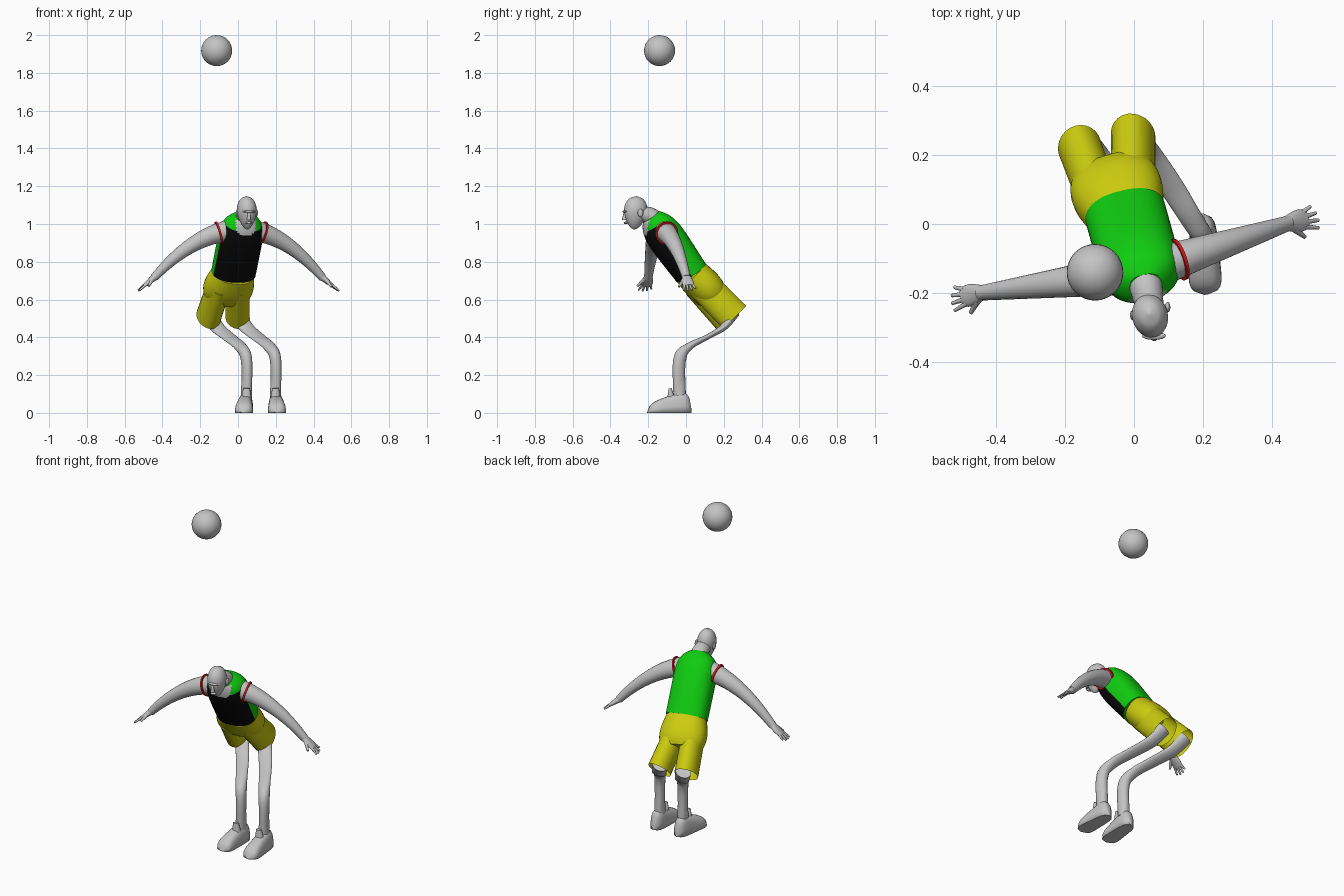
import bpy, bmesh
from math import cos, sin, pi, copysign
from mathutils import Vector, Matrix

if "Cube" in bpy.data.objects:
    bpy.data.objects.remove(bpy.data.objects["Cube"], do_unlink=True)


def material(name, red, green, blue):
    colour = (red, green, blue, 1)
    mat = bpy.data.materials.new(name)
    mat.use_nodes = True
    mat.diffuse_color = colour
    mat.node_tree.nodes["Principled BSDF"].inputs["Base Color"].default_value = colour
    return mat


GREY = material("light grey", .55, .55, .55)
GREEN = material("green", .005, .6, .005)
YELLOW = material("yellow", .6, .6, .005)
BLACK = material("black", .003, .003, .003)
RED = material("red", .7, .01, .01)

# The body is turned a little about the vertical
X, Y, Z = Vector((1, 0, 0)), Vector((0, 1, 0)), Vector((0, 0, 1))
LATERAL = Vector((.97, .22, 0))
SIDES = {"left": 1, "right": -1}


def finish(name, bm, materials):
    mesh = bpy.data.meshes.new(name)
    bm.to_mesh(mesh)
    bm.free()
    for mat in materials:
        mesh.materials.append(mat)
    bpy.context.collection.objects.link(bpy.data.objects.new(name, mesh))


def spline(keys, steps):
    """Smooth curve through the key points."""
    first, last = 2 * keys[0] - keys[1], 2 * keys[-1] - keys[-2]
    keys = [first, *keys, last]
    points = []
    for before, start, end, after in zip(keys, keys[1:], keys[2:], keys[3:]):
        leave, arrive = (end - before) / 2, (after - start) / 2
        for step in range(steps):
            t = step / steps
            ease = t * t * (3 - 2 * t)
            points.append(start.lerp(end, ease) + leave * t * (1 - t) ** 2
                          - arrive * t * t * (1 - t))
    return points + [keys[-2]]


def taper(start, end):
    return lambda t: start + (end - start) * t


def loft(name, path, width, depth, materials, side=X, seg=20, steps=6,
         power=1, open_end=False, rule=None, floor=None):
    """Rounded tube along a path; rule picks a material from (t, angle)."""
    path = spline([Vector(p) for p in path], steps)
    last = len(path) - 1
    bm = bmesh.new()
    rings = []
    for i, centre in enumerate(path):
        tangent = (path[min(i + 1, last)] - path[max(i - 1, 0)]).normalized()
        across = (side - tangent * side.dot(tangent)).normalized()
        normal = tangent.cross(across)
        ring = []
        for j in range(seg):
            c, s = cos(2 * pi * j / seg), sin(2 * pi * j / seg)
            co = (centre + across * width(i / last) * copysign(abs(c) ** power, c)
                  + normal * depth(i / last) * copysign(abs(s) ** power, s))
            if floor is not None:
                co.z = max(co.z, floor)
            ring.append(bm.verts.new(co))
        rings.append(ring)
    for i, (low, high) in enumerate(zip(rings, rings[1:])):
        for j in range(seg):
            k = (j + 1) % seg
            face = bm.faces.new((low[j], low[k], high[k], high[j]))
            face.smooth = True
            if rule:
                face.material_index = rule((i + .5) / last, 2 * pi * (j + .5) / seg)
    bm.faces.new(rings[0][::-1])
    if not open_end:
        bm.faces.new(rings[-1])
    finish(name, bm, materials)


def ball(name, centre, size, seg=16):
    bm = bmesh.new()
    place = Matrix.Translation(centre) @ Matrix.Diagonal((*size, 1))
    bmesh.ops.create_uvsphere(bm, u_segments=seg, v_segments=seg // 2, radius=1, matrix=place)
    for face in bm.faces:
        face.smooth = True
    finish(name, bm, [GREY])


ball("ball", (-.113, -.14, 1.918), (.082, .082, .082), 32)

# Head: an egg, narrow at the chin
CHIN, CROWN = Vector((.05, -.275, .97)), Vector((.044, -.26, 1.147))


def egg(size):
    return lambda t: size * max(sin(pi * t ** 1.3), .001) ** .45


loft("head", [CHIN, CROWN], egg(.052), egg(.063), [GREY], LATERAL, 24, 20)
FACE = CHIN.lerp(CROWN, .4) + Vector((.01, -.055, 0))
loft("nose", [FACE + Z * .02, FACE - Z * .02 - Y * .002], taper(.006, .011),
     taper(.006, .014), [GREY], LATERAL, 10)
ball("brow", FACE + Z * .025, (.035, .012, .007))
ball("lips", FACE - Z * .035 + Y * .006, (.018, .012, .007))
for who, s in SIDES.items():
    ball(who + "_ear", CHIN.lerp(CROWN, .5) + LATERAL * s * .052 + Y * .015, (.008, .015, .021))

# Sleeveless shirt: green back and sides, black front, bare V at the neck
WAIST, NECK = Vector((-.024, .027, .742)), Vector((.035, -.185, 1.04))


def shirt_rule(t, angle):
    front, across = -sin(angle), abs(cos(angle))
    if front > 0 and t > .83 and across < .2 + 4 * (t - .83):
        return 2
    return 1 if front > .3 and t < .88 else 0


loft("shirt", [WAIST, NECK], lambda t: .118 * (1 - .57 * t ** 10),
     lambda t: (.088 + .02 * t) * (1 - .55 * t ** 6),
     [GREEN, BLACK, GREY], LATERAL, 48, 42, .85, rule=shirt_rule)
loft("neck", [WAIST.lerp(NECK, .9), NECK, CHIN.lerp(CROWN, .5) + Y * .02],
     taper(.055, .04), taper(.052, .04), [GREY], LATERAL)

# Shorts: seat plus two open legs
loft("shorts_seat", [WAIST, (-.07, .15, .61)], lambda t: .112 + .055 * t * (1 - t * t),
     lambda t: .086 + .02 * t - .035 * t ** 4, [YELLOW], LATERAL, 32, 12, .88)
HIPS, HEMS = Vector((-.05, .075, .68)), Vector((-.08, .24, .505))
for who, s in SIDES.items():
    loft(who + "_shorts_leg", [HIPS + LATERAL * s * .05, HEMS + LATERAL * s * .08],
         taper(.062, .064), taper(.084, .088), [YELLOW], LATERAL, 24, open_end=True)

# Arms drooping outwards, with armhole trim and spread hands
for who, s in SIDES.items():
    def arm(reach):
        drop = Vector((.02, -.14 + .09 * reach, .97 - 1.2 * reach * reach))
        return drop - X * .04 * reach + LATERAL * s * reach

    loft(who + "_arm", [arm(taper(.08, .46)(i / 6)) for i in range(7)],
         taper(.057, .022), taper(.057, .022), [GREY], Y, 18)
    loft(who + "_armhole_trim", [arm(.115), arm(.125)], taper(.063, .061), taper(.063, .061),
         [RED], Y, 24, 1)

    wrist = arm(.46)
    along = (LATERAL * s * .75 - Z * .6).normalized()
    across = (X * .15 - Y).normalized()
    across = (across - along * across.dot(along)).normalized()
    loft(who + "_palm", [wrist - along * .015, wrist + along * .07],
         lambda t: .02 + .025 * t - .02 * t ** 4, taper(.02, .009), [GREY], across, 14)
    for i in range(4):
        spread = across * (1.5 - i)
        base = wrist + along * .058 + spread * .014
        tip = base + along * (.054 - .005 * abs(i - 1) ** 2) + spread * .008
        loft(f"{who}_finger_{i + 1}", [base, tip], taper(.008, .005), taper(.008, .005),
             [GREY], across, 8, 2)
    base = wrist + along * .015 + across * .018
    loft(who + "_thumb", [base, base + along * .035 + across * .032 - Z * .015],
         taper(.011, .006), taper(.011, .006), [GREY], across, 8, 2)

# Legs, flattened below the knee, with sock cuffs and shoes
LEG = [(-.08, .25, .53), (-.035, .2, .455), (.03, .11, .4),
       (.09, .015, .35), (.122, -.034, .28), (.122, -.034, .08)]
SHIN_FLAT = Vector((.9, .37, .24))


def rounded(shape):
    """Close a shape at both ends."""
    return lambda t: shape(t) * max(1 - (2 * t - 1) ** 6, .01) ** .5


for who, s in SIDES.items():
    shift = X * s * .077
    loft(who + "_leg", [Vector(p) + shift for p in LEG], taper(.044, .026),
         lambda t: .034 - .02 * sin(pi * min(t * 1.3, 1)), [GREY], SHIN_FLAT)
    foot = Vector(LEG[-1]) + shift
    loft(who + "_sock_cuff", [foot, foot + Z * .09], taper(.03, .027), taper(.034, .031), [GREY])
    heel, toe = foot + Y * .064, foot - Y * .171 + X * (s - .3) * .013
    heel.z = toe.z = 0
    loft(who + "_shoe", [heel, toe], rounded(taper(.036, .052)),
         rounded(lambda t: .115 - .07 * t ** 1.5), [GREY], X, 28, 20, .7, floor=0)
    loft(who + "_shoe_tongue", [foot - Y * .045, foot + Vector((0, -.05, .05))],
         taper(.026, .018), taper(.02, .008), [GREY], X, 12)
